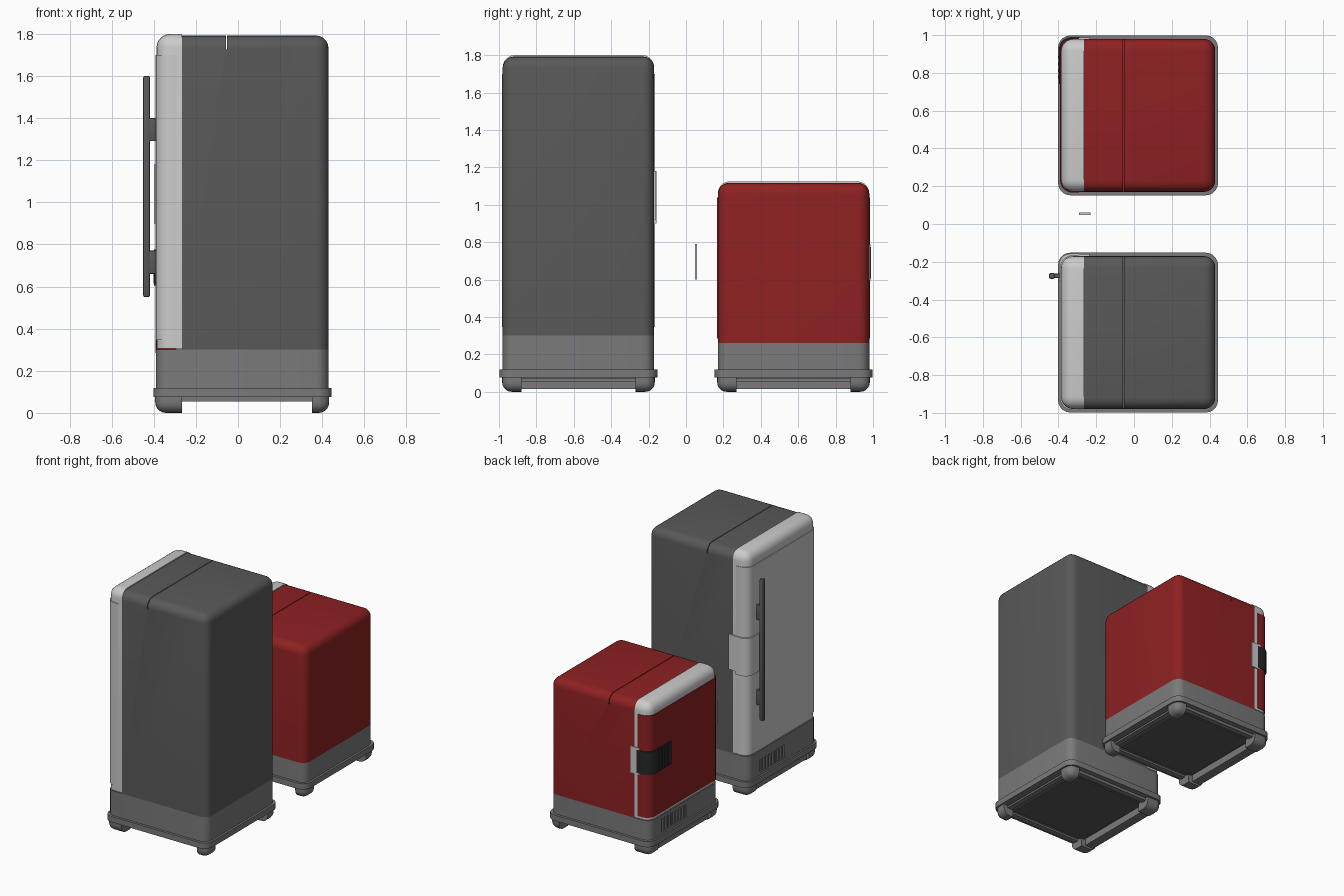
import bpy, bmesh, math

if "Cube" in bpy.data.objects:
    bpy.data.objects.remove(bpy.data.objects["Cube"])


def material(name, r, g, b):
    m = bpy.data.materials.new(name)
    m.diffuse_color = (r, g, b, 1)
    m.use_nodes = True
    m.node_tree.nodes["Principled BSDF"].inputs["Base Color"].default_value = m.diffuse_color
    return m


RED = material("red_paint", 0.27, 0.015, 0.016)
DARK = material("dark_grey", 0.1, 0.1, 0.1)
MID = material("mid_grey", 0.2, 0.195, 0.2)
LIGHT = material("light_grey", 0.6, 0.6, 0.6)
BLACK = material("black", 0.02, 0.022, 0.022)


def box(name, lo, hi, mat, radius=0, pick=None, seg=5):
    """Box between two corners; edges whose local midpoint (-1..1) passes pick are rounded."""
    bm = bmesh.new()
    bmesh.ops.create_cube(bm, size=2)
    edges = []
    if radius:
        for e in bm.edges:
            m = (e.verts[0].co + e.verts[1].co) / 2
            if pick is None or pick(*[round(c) for c in m]):
                edges.append(e)
    for v in bm.verts:
        v.co = [(lo[i] + hi[i]) / 2 + v.co[i] * (hi[i] - lo[i]) / 2 for i in range(3)]
    if edges:
        bmesh.ops.bevel(bm, geom=edges, offset=radius, segments=seg, profile=0.5,
                        affect='EDGES', clamp_overlap=True)
    bmesh.ops.recalc_face_normals(bm, faces=bm.faces)
    me = bpy.data.meshes.new(name)
    bm.to_mesh(me)
    bm.free()
    ob = bpy.data.objects.new(name, me)
    bpy.context.collection.objects.link(ob)
    if mat:
        me.materials.append(mat)
    return ob


def cut(target, cutter):
    mod = target.modifiers.new("cut", 'BOOLEAN')
    mod.operation = 'DIFFERENCE'
    mod.object = cutter
    mod.solver = 'EXACT'
    cutter.hide_render = True
    cutter.hide_viewport = True


X0, X1, XD, R = -0.39, 0.43, -0.265, 0.06
vertical = lambda x, y, z: z == 0


def fridge(tag, yc, base_top, top, panel_z, body_mat, panel_mat):
    y0, y1 = yc - 0.405, yc + 0.405
    # cabinet with a thin seam across the top
    body = box(tag + "_cabinet", (XD, y0, base_top), (X1, y1, top - 0.008), body_mat, R,
               lambda x, y, z: z >= 0 and x >= 0)
    cut(body, box(tag + "_seam_cutter", (-0.058, y0 - 0.1, top - 0.075),
                  (-0.053, y1 + 0.1, top + 0.1), None))
    # door frame and the panel wrapped around it
    box(tag + "_door_frame", (X0 + 0.003, y0, base_top + 0.005), (XD, y1, top), LIGHT, 0.065,
        lambda x, y, z: z >= 0 and x <= 0)
    box(tag + "_door_panel", (X0 - 0.002, y0 - 0.004, panel_z[0]), (-0.292, y1 + 0.004, panel_z[1]),
        panel_mat, 0.065, lambda x, y, z: z == 0 and x < 0)
    # plinth with vent slots
    plinth = box(tag + "_plinth", (X0, y0, 0.1), (X1, y1, base_top), MID, R, vertical)
    for i in range(9):
        y = yc + 0.26 - i * 0.034
        cut(plinth, box(f"{tag}_vent_cutter_{i}", (X0 - 0.02, y - 0.008, 0.14),
                        (X0 + 0.02, y + 0.008, 0.235), None))
    # bumper rim and underside
    box(tag + "_bumper_rim", (-0.402, yc - 0.423, 0.075), (0.445, yc + 0.423, 0.118), MID, 0.065, vertical)
    box(tag + "_underside_edge", (X0 + 0.02, y0 + 0.02, 0.068), (X1 - 0.02, y1 - 0.02, 0.08), MID, 0.04, vertical)
    for s in (-1, 1):
        ys = yc + s * 0.365
        box(tag + "_underside_side_bar", (-0.28, ys - 0.02, 0.055), (0.36, ys + 0.02, 0.07), MID)
    box(tag + "_underside_rear_bar", (0.36, yc - 0.31, 0.055), (0.4, yc + 0.31, 0.07), MID)
    box(tag + "_underside_panel", (-0.29, yc - 0.32, 0.06), (0.33, yc + 0.32, 0.07), DARK)
    box(tag + "_kick_bar", (-0.37, yc - 0.31, 0.015), (-0.3, yc + 0.31, 0.076), MID)
    # rounded corner feet
    for sy in (-1, 1):
        ya, yb = sorted((yc + sy * 0.305, yc + sy * 0.408))
        for sx, xa, xb in ((-1, -0.393, -0.265), (1, 0.352, 0.433)):
            box(tag + "_foot", (xa, ya, 0), (xb, yb, 0.077), MID, 0.05,
                lambda x, y, z: z <= 0 and x != -sx and y != -sy)


fridge("tall_fridge", -0.575, 0.30, 1.80, (0.345, 1.70), DARK, LIGHT)
fridge("short_fridge", 0.575, 0.262, 1.125, (0.285, 1.04), RED, RED)

# tall fridge latch, wrapped around the door corner
box("tall_latch", (-0.398, -0.30, 0.90), (-0.29, -0.157, 1.18), LIGHT, 0.06,
    lambda x, y, z: z == 0 and x < 0 and y > 0)
box("tall_latch_plate", (-0.30, -0.18, 0.92), (-0.235, -0.16, 1.18), LIGHT)

# tall fridge handle
box("handle_bar", (-0.45, -0.29, 0.55), (-0.418, -0.26, 1.6), DARK, 0.008, seg=2)
for z in (0.66, 1.29):
    box("handle_mount", (-0.425, -0.287, z), (-0.385, -0.263, z + 0.11), DARK, 0.004, seg=2)

# short fridge latch with ribs, its side plate and the loose plate
box("short_latch", (-0.398, 0.74, 0.605), (-0.288, 0.989, 0.775), BLACK, 0.065,
    lambda x, y, z: z == 0 and x < 0 and y > 0)
for i in range(4):
    y = 0.77 + i * 0.035
    box("short_latch_rib", (-0.401, y, 0.615), (-0.39, y + 0.015, 0.765), BLACK)
box("short_latch_plate", (-0.31, 0.96, 0.595), (-0.235, 0.987, 0.79), LIGHT)
box("loose_plate", (-0.29, 0.048, 0.6), (-0.23, 0.06, 0.79), LIGHT)

# smooth shading with sharp edges kept
meshes = [o for o in bpy.context.scene.objects if o.type == 'MESH' and not o.hide_render]
for o in bpy.context.scene.objects:
    o.select_set(o in meshes)
bpy.context.view_layer.objects.active = meshes[0]
bpy.ops.object.shade_smooth_by_angle(angle=math.radians(35))
